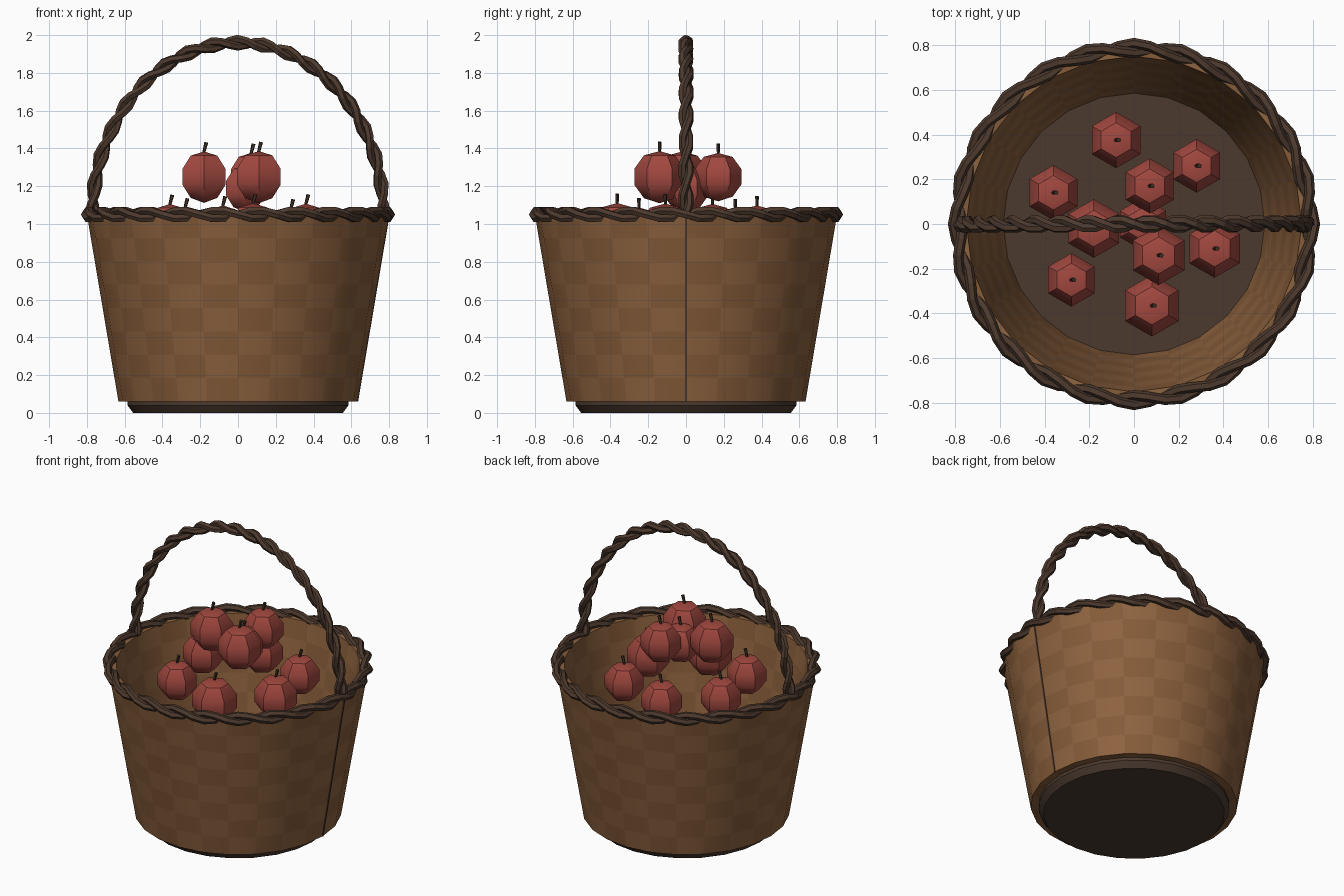
import bpy, bmesh
from math import sin, cos, pi, tau
from mathutils import Vector, Matrix

if "Cube" in bpy.data.objects:
    bpy.data.objects.remove(bpy.data.objects["Cube"])


def material(name, rgb):
    m = bpy.data.materials.new(name)
    m.diffuse_color = (*rgb, 1)
    m.use_nodes = True
    m.node_tree.nodes["Principled BSDF"].inputs["Base Color"].default_value = m.diffuse_color
    return m


TAN = material("light_weave", (0.27, 0.125, 0.05))
TAN2 = material("dark_weave", (0.235, 0.105, 0.04))
TWIG = material("twig", (0.075, 0.042, 0.027))
DARK = material("base_wood", (0.07, 0.042, 0.028))
RED = material("apple_red", (0.36, 0.065, 0.05))
STEM = material("stem_brown", (0.05, 0.03, 0.02))


def add_object(name, bm, *mats):
    me = bpy.data.meshes.new(name)
    bmesh.ops.recalc_face_normals(bm, faces=bm.faces)
    bm.to_mesh(me)
    bm.free()
    for m in mats:
        me.materials.append(m)
    ob = bpy.data.objects.new(name, me)
    bpy.context.collection.objects.link(ob)
    return ob


def lathe(profile, sides, start=0.0, closed=False):
    bm = bmesh.new()
    rings = []
    for r, z in profile:
        if r == 0:
            rings.append([bm.verts.new((0, 0, z))] * sides)
        else:
            rings.append([bm.verts.new((r * cos(start + tau * i / sides),
                                        r * sin(start + tau * i / sides), z))
                          for i in range(sides)])
    pairs = list(zip(rings, rings[1:]))
    if closed:
        pairs.append((rings[-1], rings[0]))
    for row, (a, b) in enumerate(pairs):
        for i in range(sides):
            j = (i + 1) % sides
            f = bm.faces.new(dict.fromkeys((a[i], a[j], b[j], b[i])))
            f.material_index = (row + i) % 2
    return bm


def smooth(ob, angle):
    bpy.ops.object.select_all(action='DESELECT')
    ob.select_set(True)
    bpy.context.view_layer.objects.active = ob
    bpy.ops.object.shade_smooth_by_angle(angle=angle)


# Woven wall: tapered shell, checkered in 24 columns and 8 rows
ROWS, Z0, Z1, R0, R1, THICK = 8, 0.06, 1.05, 0.633, 0.80, 0.05
outer = [(R0 + (R1 - R0) * k / ROWS, Z0 + (Z1 - Z0) * k / ROWS) for k in range(ROWS + 1)]
inner = [(r - THICK, z) for r, z in reversed(outer)]
wall = add_object("basket_wall", lathe(outer + inner, 24, closed=True), TAN, TAN2)
smooth(wall, 0.5)

# Thin seam down the right side
bm = bmesh.new()
bmesh.ops.create_cube(bm, size=1, matrix=Matrix.Diagonal((0.006, 0.01, Z1 - Z0, 1)))
for v in bm.verts:
    v.co.z += (Z0 + Z1) / 2
    v.co.x += R0 + (R1 - R0) * (v.co.z - Z0) / (Z1 - Z0)
add_object("wall_seam", bm, TWIG)

# Base disc
base = add_object("basket_base", lathe(
    [(0, 0), (0.555, 0), (0.585, 0.04), (0.585, 0.07), (0, 0.07)], 24), DARK)
for p in base.data.polygons:
    p.material_index = 0
smooth(base, 0.5)


def twisted_rope(name, path, side, turns, offset, radius, closed):
    """Two strands wound round path(t); side(t) and its binormal span the section."""
    cu = bpy.data.curves.new(name, 'CURVE')
    cu.dimensions = '3D'
    cu.bevel_depth = radius
    cu.bevel_resolution = 1
    cu.use_fill_caps = True
    n = turns * 6
    count = n if closed else n + 1
    for s in range(2):
        sp = cu.splines.new('POLY')
        sp.points.add(count - 1)
        sp.use_cyclic_u = closed
        sp.use_smooth = False
        for i in range(count):
            t = i / n
            tangent = (path(t + 1e-4) - path(t - 1e-4)).normalized()
            u = side(t)
            w = tangent.cross(u)
            a = tau * turns * t + pi * s
            p = path(t) + (u * cos(a) + w * sin(a)) * offset
            sp.points[i].co = (*p, 1)
    ob = bpy.data.objects.new(name, cu)
    bpy.context.collection.objects.link(ob)
    cu.materials.append(TWIG)
    bpy.ops.object.select_all(action='DESELECT')
    ob.select_set(True)
    bpy.context.view_layer.objects.active = ob
    bpy.ops.object.convert(target='MESH')


# Twisted rim and arched handle
def radial(t):
    return Vector((cos(tau * t), sin(tau * t), 0))


def arch(t):
    return Vector((0.77 * cos(pi * t), 0, 1.05 + 0.91 * sin(pi * t)))


def arch_out(t):
    return Vector((0.91 * cos(pi * t), 0, 0.77 * sin(pi * t))).normalized()


twisted_rope("rim_braid", lambda t: radial(t) * 0.787 + Vector((0, 0, 1.05)),
             radial, 12, 0.022, 0.023, True)
twisted_rope("handle_braid", arch, arch_out, 9, 0.02, 0.022, False)

# Apples: x, y, z, radius
APPLES = [(-0.08, 0.375, 0.97, 0.132), (0.28, 0.26, 0.96, 0.126), (-0.36, 0.14, 0.98, 0.13),
          (0.07, 0.17, 1.25, 0.13), (-0.18, -0.02, 1.25, 0.138), (0.04, 0.0, 1.19, 0.125),
          (0.11, -0.14, 1.25, 0.14), (0.36, -0.11, 0.975, 0.137),
          (-0.28, -0.25, 0.965, 0.126), (0.08, -0.365, 0.97, 0.145)]
PROFILE = [(0, -1), (0.59, -0.81), (0.95, -0.31), (0.95, 0.31), (0.59, 0.81), (0, 0.97)]
for k, (x, y, z, r) in enumerate(APPLES, 1):
    bm = lathe([(a * r, b * r) for a, b in PROFILE], 6, start=pi / 6)
    apple = add_object(f"apple_{k}", bm, RED)
    apple.location = (x, y, z)
    for p in apple.data.polygons:
        p.material_index = 0
    smooth(apple, 0.7)
    # Short leaning stem
    bm = bmesh.new()
    bmesh.ops.create_cone(bm, cap_ends=True, segments=5, radius1=0.008, radius2=0.011,
                          depth=0.06, matrix=Matrix.Translation((0, 0, 0.02)))
    stem = add_object(f"apple_stem_{k}", bm, STEM)
    stem.location = (x, y, z + r * 0.97)
    stem.rotation_euler = (0, 0.25, 0)
